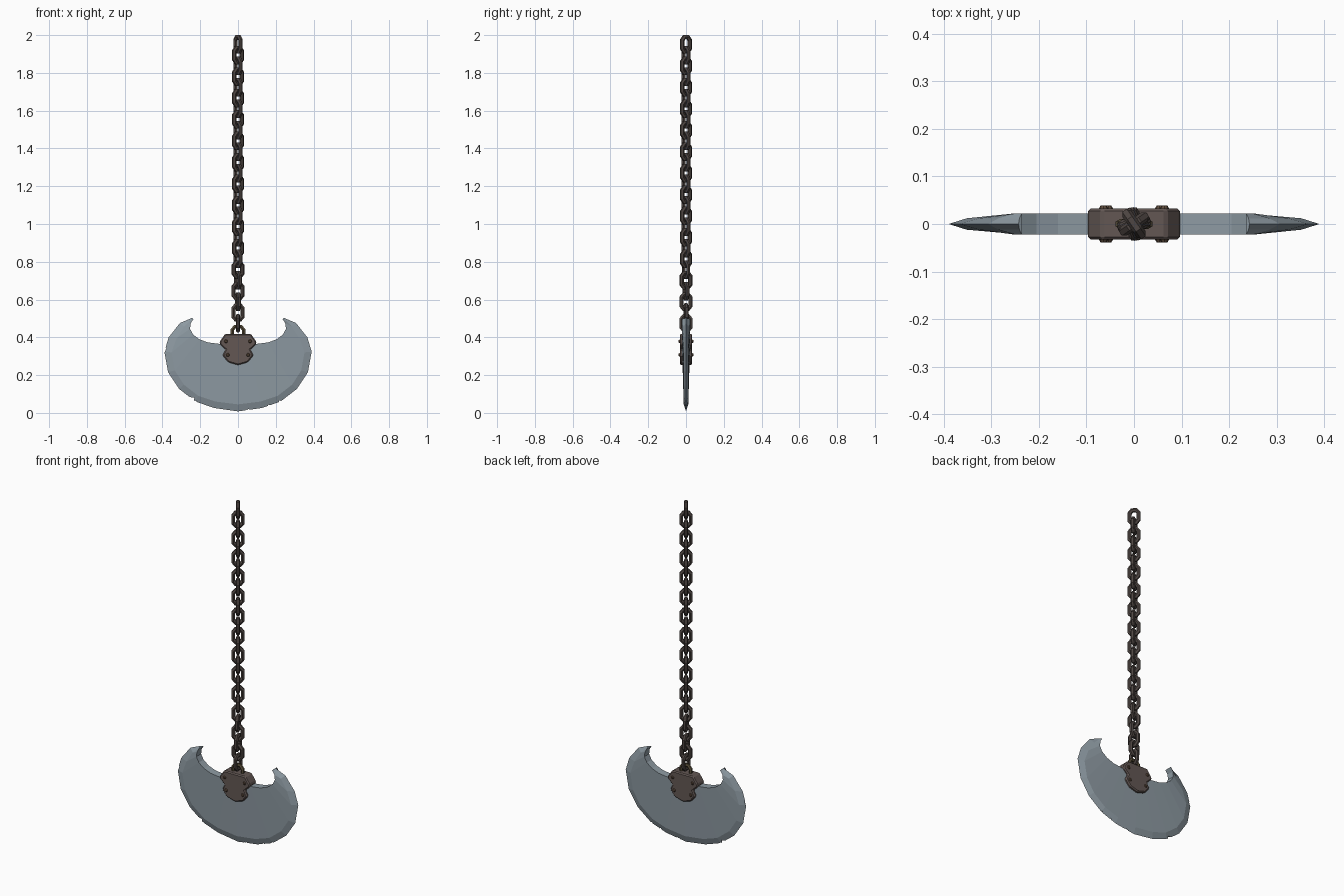
import bpy, bmesh, math
from mathutils import Vector, Matrix

if "Cube" in bpy.data.objects:
    bpy.data.objects.remove(bpy.data.objects["Cube"])


def material(name, rgb):
    m = bpy.data.materials.new(name)
    m.diffuse_color = (*rgb, 1)
    m.use_nodes = True
    m.node_tree.nodes["Principled BSDF"].inputs["Base Color"].default_value = m.diffuse_color
    return m


STEEL = material("blue grey steel", (0.27, 0.325, 0.365))
CLAMP = material("brown iron", (0.125, 0.096, 0.088))
CHAIN = material("dark chain iron", (0.078, 0.062, 0.056))
BRASS = material("dull brass", (0.10, 0.078, 0.042))
RIVET = material("rivet brown", (0.11, 0.07, 0.045))


def make(name, bm, mat):
    bmesh.ops.recalc_face_normals(bm, faces=bm.faces)
    me = bpy.data.meshes.new(name)
    bm.to_mesh(me)
    bm.free()
    me.materials.append(mat)
    ob = bpy.data.objects.new(name, me)
    bpy.context.collection.objects.link(ob)
    return ob


def mirrored(half):
    """Right half profile, ending on x = 0, extended to the left."""
    return half + [(-x, z) for x, z in reversed(half[:-1])]


def closed_tube(bm, path, r, sides, mtx):
    """Sweep a polygon along a closed (x, z) path with mitred corners."""
    pts = [Vector((x, 0, z)) for x, z in path]
    n, rings = len(pts), []
    for i, p in enumerate(pts):
        a = (p - pts[i - 1]).normalized()
        b = (pts[(i + 1) % n] - p).normalized()
        t = (a + b).normalized()
        out = Vector((t.z, 0, -t.x)) / max(0.5, t.dot(a))
        ring = []
        for k in range(sides):
            ang = 2 * math.pi * (k + 0.5) / sides
            q = p + out * r * math.cos(ang) + Vector((0, r * math.sin(ang), 0))
            ring.append(bm.verts.new(mtx @ q))
        rings.append(ring)
    for i in range(n):
        for k in range(sides):
            j, m = (i + 1) % n, (k + 1) % sides
            bm.faces.new((rings[i][k], rings[i][m], rings[j][m], rings[j][k]))


# Crescent blade: inner edge, bevel line and sharp outer edge
inner = mirrored([(.236, .497), (.25, .475), (.254, .445), (.238, .415), (.205, .39),
                  (.16, .373), (.095, .365), (.05, .365), (0, .365)])
bevel = mirrored([(.241, .499), (.285, .457), (.325, .395), (.352, .32), (.335, .225),
                  (.287, .15), (.21, .09), (.12, .06), (0, .045)])
outer = mirrored([(.243, .503), (.307, .476), (.367, .40), (.39, .325), (.37, .215),
                  (.312, .127), (.225, .06), (.127, .026), (0, .008)])
bm = bmesh.new()


def row(pts, y):
    return [bm.verts.new((x, y, z)) for x, z in pts]


rows = [row(inner, -.022), row(bevel, -.012), row(outer, 0),
        row(bevel, .012), row(inner, .022)]
for k in range(5):
    a, b = rows[k], rows[(k + 1) % 5]
    for i in range(len(a) - 1):
        bm.faces.new((a[i], a[i + 1], b[i + 1], b[i]))
for end in (0, -1):
    bm.faces.new([r[end] for r in rows])
blade = make("blade", bm, STEEL)

# Battle nicks cut from the sharp edge
bm = bmesh.new()
for x, z, s, ang in [(-.394, .338, .024, 20), (-.245, .07, .024, 10), (-.225, .054, .016, 50),
                     (.055, .012, .014, 45), (.165, .034, .016, 30), (.225, .055, .018, 15),
                     (.045, .010, .012, 20)]:
    bmesh.ops.create_cube(bm, size=1, matrix=Matrix.Translation((x, 0, z))
                          @ Matrix.Rotation(math.radians(ang), 4, 'Y')
                          @ Matrix.Diagonal((s, .1, s, 1)))
cutter = make("nick_cutter", bm, STEEL)
cutter.hide_render = True
cutter.hide_set(True)
mod = blade.modifiers.new("nicks", 'BOOLEAN')
mod.operation, mod.object, mod.solver = 'DIFFERENCE', cutter, 'EXACT'
mod.use_self = True

# Shield-shaped clamp holding the blade
bm = bmesh.new()
shape = [(.068, .418), (.097, .378), (.097, .365), (.066, .335), (.082, .305), (.052, .268), (0, .253)]
shape = shape + [(-x, z) for x, z in reversed(shape[:-1])]
face = bm.faces.new([bm.verts.new((x, -.033, z)) for x, z in shape])
ext = bmesh.ops.extrude_face_region(bm, geom=[face])
bmesh.ops.translate(bm, vec=(0, .066, 0),
                    verts=[v for v in ext["geom"] if isinstance(v, bmesh.types.BMVert)])
clamp = make("clamp", bm, CLAMP)
bev = clamp.modifiers.new("chamfer", 'BEVEL')
bev.width, bev.segments = .006, 1

# Rivets on both faces of the clamp
bm = bmesh.new()
for sx in (-1, 1):
    for sy in (-1, 1):
        for x, z in [(.064, .379), (.054, .307)]:
            bmesh.ops.create_cone(bm, cap_ends=True, segments=8, radius1=.011, radius2=.006, depth=.008,
                                  matrix=Matrix.Translation((sx * x, sy * .035, z))
                                  @ Matrix.Rotation(sy * -math.pi / 2, 4, 'X'))
make("rivets", bm, RIVET)

# Shackle on top of the clamp
bm = bmesh.new()
closed_tube(bm, [(.03, .40), (.03, .44), (.016, .457), (-.016, .457), (-.03, .44), (-.03, .40)],
            .010, 6, Matrix())
make("shackle", bm, BRASS)

# Chain: alternating crossed links, untwisting toward the shackle
bm = bmesh.new()
link = [(.025, -.022), (.025, .022), (.011, .039), (-.011, .039), (-.025, .022), (-.025, -.022),
        (-.011, -.039), (.011, -.039)]
COUNT = 27
top, bottom = 1.9505, .475
for i in range(COUNT):
    z = top + (bottom - top) * i / (COUNT - 1)
    ang = 125 if i % 2 == 0 else 35
    ang -= 35 * max(0, i - (COUNT - 7)) / 6
    closed_tube(bm, link, .0115, 6,
                Matrix.Translation((0, 0, z)) @ Matrix.Rotation(math.radians(ang), 4, 'Z'))
make("chain", bm, CHAIN)
